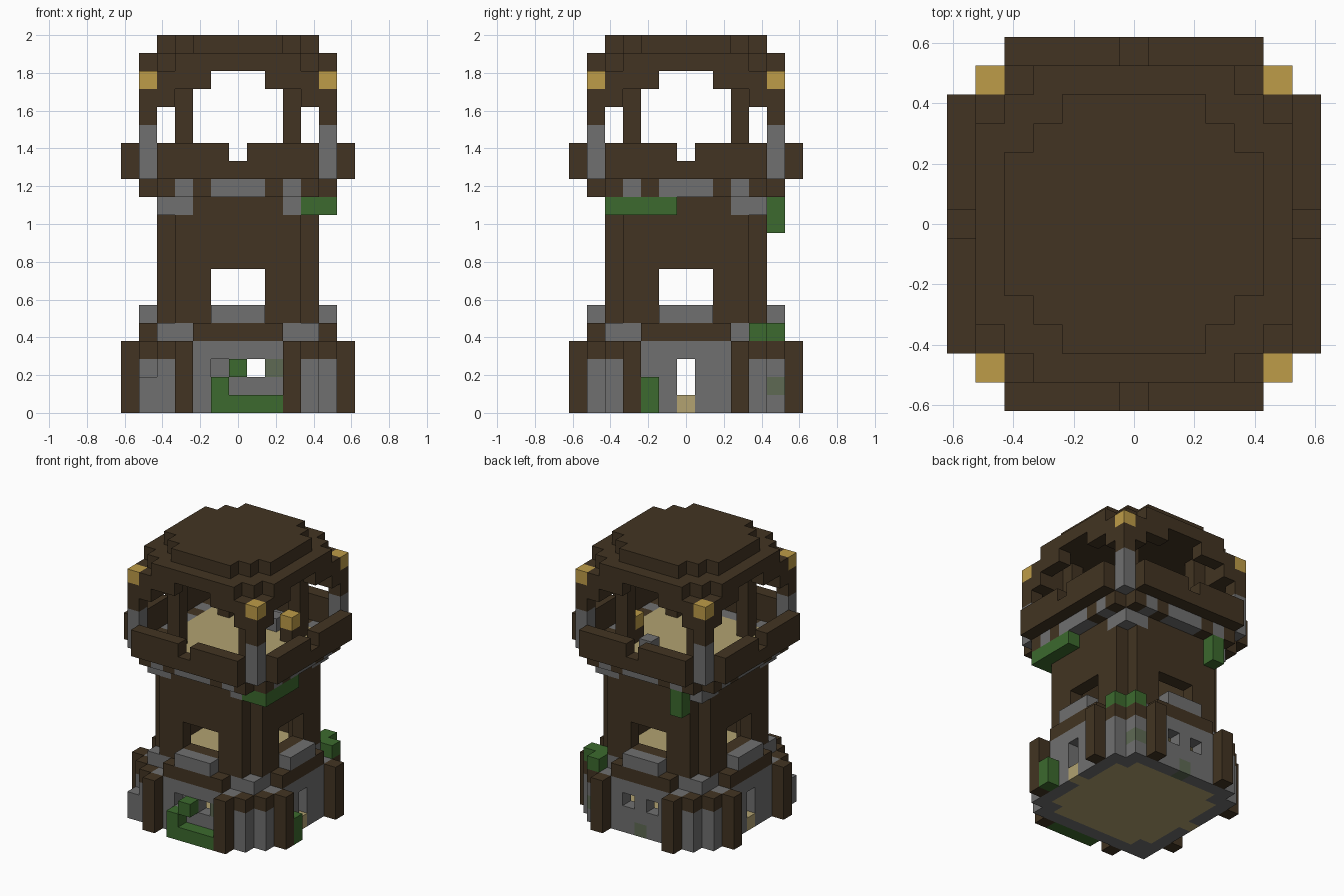
import bpy
import bmesh
from mathutils import Vector

if "Cube" in bpy.data.objects:
    bpy.data.objects.remove(bpy.data.objects["Cube"])

U = 2 / 21  # block size
PALETTE = {
    "dark_wood": (66, 52, 34),
    "stone": (112, 112, 112),
    "leaf_green": (60, 106, 46),
    "lamp_yellow": (190, 156, 72),
    "pale_planks": (178, 162, 113),
    "mossy_stone": (94, 106, 84),
}


def linear(c):
    c /= 255
    return c / 12.92 if c < 0.04 else ((c + 0.055) / 1.055) ** 2.4


materials = {}
for name, rgb in PALETTE.items():
    mat = bpy.data.materials.new(name)
    mat.use_nodes = True
    color = (*[linear(c) for c in rgb], 1)
    mat.diffuse_color = color
    bsdf = mat.node_tree.nodes["Principled BSDF"]
    bsdf.inputs["Base Color"].default_value = color
    bsdf.inputs["Roughness"].default_value = 0.9
    materials[name] = mat

cells = {}  # block position -> (part, colour)


def span(r):
    return range(r[0], r[1] + 1) if isinstance(r, tuple) else (r,)


def block(part, color, xs, ys, zs):
    """Fill an inclusive range of blocks."""
    for x in span(xs):
        for y in span(ys):
            for z in span(zs):
                cells[x, y, z] = (part, color)


def around(part, color, xs, ys, zs):
    """Fill a range and repeat it on all four sides, mirrored."""
    for x in span(xs):
        for y in span(ys):
            for z in span(zs):
                for sx in (-1, 1):
                    for sy in (-1, 1):
                        cells[sx * x, sy * y, z] = (part, color)
                        cells[sy * y, sx * x, z] = (part, color)


def clear(xs, ys, zs):
    for x in span(xs):
        for y in span(ys):
            for z in span(zs):
                cells.pop((x, y, z), None)


# Ground storey
block("ground_floor", "pale_planks", (-4, 4), (-4, 4), 0)
around("base_wall", "stone", (0, 3), 5, (0, 3))
around("base_corner", "stone", 4, (4, 5), (0, 2))
around("base_corner", "dark_wood", 4, (4, 5), 3)
around("base_post", "dark_wood", 3, 6, (0, 3))
block("base_corner", "stone", -5, -5, (0, 1))
for side in (-5, 5):
    clear(side, 0, (1, 2))                                # doorways
    block("ground_floor", "pale_planks", side, 0, 0)
    for x in (-1, 1):
        clear(x, side, 2)                                 # small windows
block("store_box", "stone", -1, -4, (1, 2))
for spot in ((2, -5, 2), (4, 5, 1), (0, 5, 0)):
    block("base_wall", "mossy_stone", *spot)

# Middle storey
block("middle_floor", "pale_planks", (-3, 3), (-3, 3), 4)
around("base_course", "dark_wood", (0, 2), (4, 5), 4)
around("base_shoulder", "stone", (3, 4), 4, 4)
around("shaft_wall", "dark_wood", (0, 3), 4, (5, 11))
around("shaft_wall", "dark_wood", 3, 3, (5, 11))
around("window_sill", "stone", (0, 1), 5, 5)
for side in (-4, 4):
    clear((-1, 1), side, (6, 7))
    clear(side, (-1, 1), (6, 7))
around("shaft_bracket", "stone", (3, 4), 4, 11)

# Lookout platform
block("lookout_floor", "pale_planks", (-4, 4), (-4, 4), 12)
for color, xs in (("stone", (0, 1)), ("dark_wood", 2), ("stone", 3), ("dark_wood", 4)):
    around("platform_edge", color, xs, 5, 12)
around("parapet", "dark_wood", (0, 4), 6, 13)
around("parapet", "dark_wood", (1, 4), 6, 14)
around("corner_pillar", "stone", 5, 5, (13, 15))
around("corner_pillar", "dark_wood", 5, 5, (16, 17))
around("corner_lamp", "lamp_yellow", 5, 5, 18)
block("lookout_box", "stone", 1, 3, 13)
block("lamp_stand", "dark_wood", 3, 2, 13)
block("room_lamp", "lamp_yellow", 3, 2, 14)

# Roof
around("roof_post", "dark_wood", 3, 3, (13, 18))
around("roof_arch", "dark_wood", 4, (4, 5), 17)
around("roof_arch", "dark_wood", (2, 4), 5, 18)
around("roof_arch", "dark_wood", 4, 4, 18)
around("roof_lower", "dark_wood", (0, 3), (0, 5), 19)
around("roof_lower", "dark_wood", 4, 4, 19)
around("roof_upper", "dark_wood", (0, 2), (0, 4), 20)
around("roof_upper", "dark_wood", 3, 3, 20)

# Creepers
block("front_vine", "leaf_green", (-1, 2), -6, 0)
block("front_vine", "leaf_green", -1, -6, 1)
block("front_vine", "leaf_green", 0, -6, 2)
block("side_vine", "leaf_green", 6, -2, (0, 1))
block("shoulder_vine", "leaf_green", 5, 4, 4)
block("shoulder_vine", "leaf_green", 4, (4, 5), 4)
block("upper_vine", "leaf_green", 5, (-4, -1), 11)
block("upper_vine", "leaf_green", 4, -4, 11)
block("back_vine", "leaf_green", -3, 5, (10, 11))


# Turn each part into a mesh of its exposed faces
def build(part):
    own = {p: c for p, (n, c) in cells.items() if n == part}
    used = sorted(set(own.values()))
    bm = bmesh.new()
    for pos, color in own.items():
        center = Vector(pos) + Vector((0, 0, 0.5))
        for axis in range(3):
            for sign in (-1, 1):
                n = Vector((0, 0, 0))
                n[axis] = sign
                if tuple(int(a + b) for a, b in zip(pos, n)) in cells:
                    continue
                a = Vector((0, 0, 0))
                a[(axis + 1) % 3] = 0.5
                b = n.cross(a)
                mid = center + n / 2
                corners = (-a - b, a - b, a + b, b - a)
                face = bm.faces.new([bm.verts.new((mid + c) * U) for c in corners])
                face.material_index = used.index(color)
    bmesh.ops.remove_doubles(bm, verts=bm.verts, dist=U / 100)
    bmesh.ops.dissolve_limit(bm, angle_limit=0.01, verts=bm.verts,
                             edges=bm.edges, delimit={"MATERIAL"})
    mesh = bpy.data.meshes.new(part)
    bm.to_mesh(mesh)
    bm.free()
    for color in used:
        mesh.materials.append(materials[color])
    obj = bpy.data.objects.new(part, mesh)
    bpy.context.collection.objects.link(obj)


for part in sorted({n for n, _ in cells.values()}):
    build(part)
